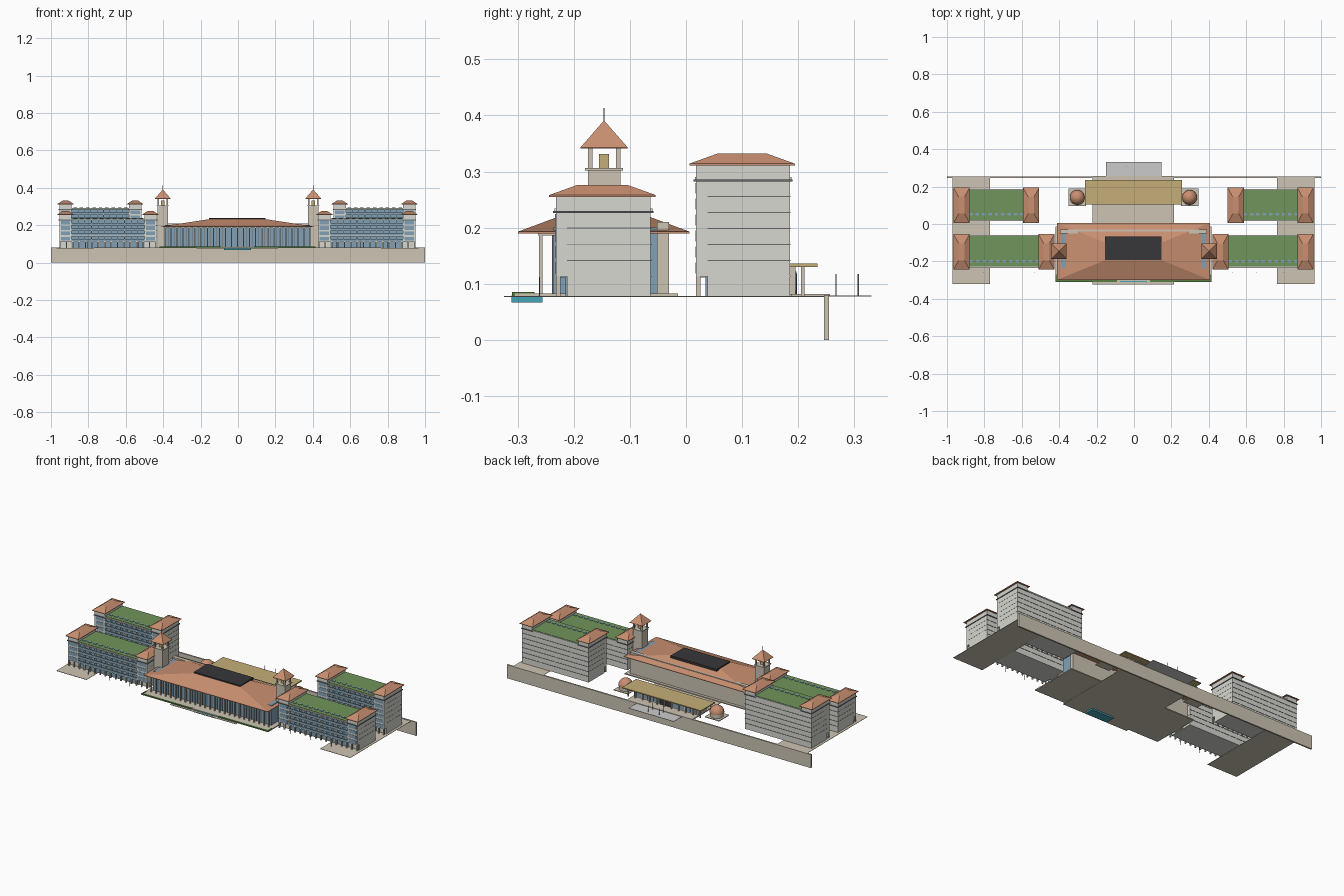
import bpy, bmesh, math
from mathutils import Matrix, Vector

if "Cube" in bpy.data.objects:
    bpy.data.objects.remove(bpy.data.objects["Cube"])

CX = -0.003      # symmetry axis of the buildings
G = 0.078        # ground level


def mat(name, r, g, b):
    m = bpy.data.materials.new(name)
    m.diffuse_color = [(c / 255) ** 2.2 for c in (r, g, b)] + [1]
    m.use_nodes = True
    m.node_tree.nodes["Principled BSDF"].inputs["Base Color"].default_value = m.diffuse_color
    return m


TILE = mat("terracotta", 200, 142, 112)
GREEN = mat("green_roof", 112, 148, 92)
GLASS = mat("glass", 128, 160, 180)
STONE = mat("stone", 204, 195, 178)
WALL = mat("wall", 214, 214, 207)
GOLD = mat("sand_roof", 196, 172, 120)
DARK = mat("dark", 58, 58, 60)
METAL = mat("metal", 105, 108, 110)
PAVE = mat("paving", 212, 212, 212)
WATER = mat("water", 70, 165, 180)
HEDGE = mat("hedge", 92, 125, 70)


def finish(name, bm, m):
    bmesh.ops.recalc_face_normals(bm, faces=bm.faces)
    me = bpy.data.meshes.new(name)
    bm.to_mesh(me)
    bm.free()
    me.materials.append(m)
    ob = bpy.data.objects.new(name, me)
    bpy.context.collection.objects.link(ob)
    return ob


def add_box(bm, x0, x1, y0, y1, z0, z1):
    mtx = Matrix.Translation(((x0 + x1) / 2, (y0 + y1) / 2, (z0 + z1) / 2)) @ \
        Matrix.Diagonal((abs(x1 - x0), y1 - y0, z1 - z0, 1))
    bmesh.ops.create_cube(bm, size=1, matrix=mtx)


def boxes(name, items, m):
    """One object made of many boxes (x0, x1, y0, y1, z0, z1)."""
    bm = bmesh.new()
    for b in items:
        add_box(bm, *b)
    return finish(name, bm, m)


def hip(name, x0, x1, y0, y1, z0, z1, ix, iy, lip, m):
    """Hipped roof: thin eave slab with a sloped frustum above."""
    bm = bmesh.new()
    rings = []
    for z, a, b in ((z0, 0, 0), (z0 + lip, 0, 0), (z1, ix, iy)):
        rings.append([bm.verts.new(p) for p in (
            (x0 + a, y0 + b, z), (x1 - a, y0 + b, z), (x1 - a, y1 - b, z), (x0 + a, y1 - b, z))])
    for lo, up in zip(rings, rings[1:]):
        for i in range(4):
            j = (i + 1) % 4
            bm.faces.new((lo[i], lo[j], up[j], up[i]))
    bm.faces.new(rings[0])
    bm.faces.new(rings[-1])
    bmesh.ops.remove_doubles(bm, verts=bm.verts, dist=1e-5)
    return finish(name, bm, m)


def cylinder(name, x, y, z0, z1, r, m, n=12):
    bm = bmesh.new()
    bmesh.ops.create_cone(bm, cap_ends=True, segments=n, radius1=r, radius2=r, depth=z1 - z0,
                          matrix=Matrix.Translation((x, y, (z0 + z1) / 2)))
    return finish(name, bm, m)


def span(s, a, b):
    """Mirrored x interval."""
    return tuple(sorted((CX + s * a, CX + s * b)))


def wing(label, s, inner, outer, y0, y1, top, floors):
    """Hotel wing: balconied middle, two solid end blocks with hipped roofs."""
    base, ew = 0.113, 0.066
    roof_z = top - 0.027
    fh = (roof_z - base) / floors
    m0, m1 = inner + ew, outer - ew
    # walls
    boxes(label + "_core", [(*span(s, inner + .004, outer - .004), y0 + .02, y1, G, roof_z)], WALL)
    ends = [span(s, inner, m0), span(s, m1, outer)]
    boxes(label + "_end_blocks", [(*e, y0, y1, base, top) for e in ends], WALL)
    boxes(label + "_end_feet", [(*e, y0 + .02, y1, G, base) for e in ends], WALL)
    # glazing behind the balconies and on the end blocks
    boxes(label + "_glazing", [(*span(s, m0, m1), y0 + .017, y0 + .02, G, roof_z)], GLASS)
    boxes(label + "_end_windows",
          [(e[0] + .008, e[1] - .008, y0 - .0015, y0 + .001, base + k * fh + .005, base + (k + 1) * fh - .004)
           for e in ends for k in range(floors)], GLASS)
    # balcony slabs, rails and dividers
    xm = span(s, m0, m1)
    boxes(label + "_balcony_slabs", [(*xm, y0, y0 + .018, base + k * fh - .002, base + k * fh + .002)
                                     for k in range(floors)], WALL)
    boxes(label + "_balcony_rails", [(*xm, y0, y0 + .0015, base + k * fh + .002, base + k * fh + .013)
                                     for k in range(floors)], GLASS)
    n = round((m1 - m0) / 0.035)
    step = (xm[1] - xm[0]) / n
    boxes(label + "_balcony_dividers", [(xm[0] + i * step - .0015, xm[0] + i * step + .0015, y0 + .002,
                                         y0 + .018, base, roof_z) for i in range(1, n)], WALL)
    # ground floor colonnade
    xa, xb = span(s, inner, outer)
    nc = n + 4
    st = (xb - xa - .008) / nc
    boxes(label + "_colonnade", [(xa + i * st, xa + i * st + .007, y0, y0 + .008, G, base)
                                 for i in range(nc + 1)], STONE)
    # floor bands on the back and the ends
    boxes(label + "_back_bands", [(xa, xb, y1 - .001, y1 + .0015, base + k * fh - .0012, base + k * fh + .0012)
                                  for k in range(floors)], METAL)
    boxes(label + "_end_bands", [(xa - .0006, xb + .0006, y0 + .02, y1, base + k * fh - .0008, base + k * fh + .0008)
                                 for k in range(1, floors)], METAL)
    boxes(label + "_cornice", [(e[0] - .004, e[1] + .004, y0 - .005, y1 + .005, roof_z - .002, roof_z + .002)
                               for e in ends], METAL)
    # planted flat roof with skylights
    boxes(label + "_roof_slab", [(*xm, y0 - .002, y1 + .003, roof_z - .001, roof_z + .006)], WALL)
    boxes(label + "_green_roof", [(*xm, y0 + .004, y1 - .002, roof_z + .005, roof_z + .008)], GREEN)
    boxes(label + "_skylights", [(xm[0] + (i + .25) * step, xm[0] + (i + .8) * step, y0 + .027, y0 + .04,
                                  roof_z + .007, roof_z + .011) for i in range(n)], GLASS)
    for k, e in enumerate(ends):
        hip(f"{label}_tile_roof_{k}", e[0] - .01, e[1] + .01, y0 - .012, y1 + .009, top, top + .021,
            .028, .05, .003, TILE)


for s, side in ((-1, "left"), (1, "right")):
    wing(side + "_front_wing", s, .432, .952, -.232, -.063, .255, 4)
    wing(side + "_rear_wing", s, .514, .952, .018, .185, .311, 6)

    # lookout tower
    tx, ty = s * .402, -.146
    boxes(side + "_tower_shaft", [(tx - .029, tx + .029, ty - .029, ty + .029, G, .304)], STONE)
    boxes(side + "_tower_ledge", [(tx - .034, tx + .034, ty - .034, ty + .034, .302, .306)], STONE)
    boxes(side + "_tower_posts", [(tx + a * .025 - .004, tx + a * .025 + .004, ty + b * .025 - .004,
                                   ty + b * .025 + .004, .305, .342) for a in (-1, 1) for b in (-1, 1)], STONE)
    boxes(side + "_tower_lantern", [(tx - .009, tx + .009, ty - .009, ty + .009, .305, .331)], GOLD)
    hip(side + "_tower_roof", tx - .042, tx + .042, ty - .042, ty + .042, .341, .391, .0419, .0419, .002, TILE)
    cylinder(side + "_tower_spire", tx, ty, .385, .413, .0009, METAL, 6)

    # domed kiosk
    kx, ky = CX + s * .3, .142
    boxes(side + "_kiosk_base", [(kx - .047, kx + .047, ky - .047, ky + .047, G, .082)], STONE)
    cylinder(side + "_kiosk_drum", kx, ky, .082, .105, .036, STONE, 24)
    bm = bmesh.new()
    bmesh.ops.create_uvsphere(bm, u_segments=24, v_segments=12, radius=.04,
                              matrix=Matrix.Translation((kx, ky, .105)))
    bmesh.ops.bisect_plane(bm, geom=bm.verts[:] + bm.edges[:] + bm.faces[:], plane_co=Vector((0, 0, .104)),
                           plane_no=Vector((0, 0, 1)), clear_inner=True)
    bmesh.ops.holes_fill(bm, edges=[e for e in bm.edges if e.is_boundary])
    dome = finish(side + "_kiosk_dome", bm, TILE)
    bpy.context.view_layer.objects.active = dome
    dome.select_set(True)
    bpy.ops.object.shade_smooth_by_angle(angle=math.radians(40))
    dome.select_set(False)

    # paved side court
    boxes(side + "_court", [(*span(s, .768, .967), -.322, .25, G - .002, G)], STONE)
    # lamp posts
    boxes(side + "_lamps", [(CX + s * x - .001, CX + s * x + .001, -.262, -.26, G, .112)
                            for x in (.53, .66, .8)] +
          [(CX + s * .035 - .001, CX + s * .035 + .001, y - .001, y + .001, G, .117) for y in (.267, .307)], METAL)

# retaining wall and paving
boxes("retaining_wall", [(-1, 1, .246, .255, 0, .08)], STONE)
boxes("central_court", [(-.221, .213, -.324, .25, G - .002, G)], STONE)
boxes("drive", [(-.151, .146, .25, .331, G - .001, G + .001)], PAVE)

# great hall
boxes("hall_terrace", [(-.42, .414, -.305, -.014, G - .001, .083)], STONE)
boxes("hall_glass", [(-.39, .385, -.236, -.05, .083, .2)], GLASS)
boxes("hall_back_wall", [(-.395, .39, -.052, -.03, .083, .21)], STONE)
boxes("hall_beam", [(-.395, .39, -.264, -.232, .186, .194)], STONE)
boxes("hall_mullions", [(-.39 + i * .775 / 48 - .001, -.39 + i * .775 / 48 + .001, -.239, -.235, .083, .19)
                        for i in range(49)], METAL)
boxes("hall_columns", [(-.39 + i * .775 / 24 - .003, -.39 + i * .775 / 24 + .003, -.262, -.256, .083, .19)
                       for i in range(25)], STONE)
hip("hall_roof", -.412, .406, -.299, .006, .19, .232, .257, .105, .003, TILE)
boxes("hall_roof_panel", [(-.156, .148, -.192, -.066, .226, .239)], DARK)
boxes("hall_hedge", [(-.42, -.09, -.31, -.3, G, .085), (.085, .414, -.31, -.3, G, .085),
                     (-.42, -.412, -.3, -.27, G, .085), (.406, .414, -.3, -.27, G, .085)], HEDGE)
boxes("pool", [(-.075, .07, -.311, -.256, .067, .0795)], WATER)

# entrance pavilion
boxes("pavilion_floor", [(-.221, .213, .09, .257, G, .082)], STONE)
boxes("pavilion_walls", [(-.215, .207, .115, .195, .082, .13)], STONE)
boxes("pavilion_windows", [(-.205 + i * .04, -.172 + i * .04, .113, .197, .088, .122)
                           for i in range(10) if i not in (4, 5)], GLASS)
boxes("pavilion_door", [(-.04, .034, .19, .198, .082, .118)], DARK)
boxes("pavilion_columns", [(-.24 + i * .0474 - .003, -.24 + i * .0474 + .003, y - .003, y + .003, G, .131)
                           for i in range(11) for y in (.11, .208)], STONE)
boxes("pavilion_roof", [(-.262, .256, .103, .234, .13, .136)], GOLD)
